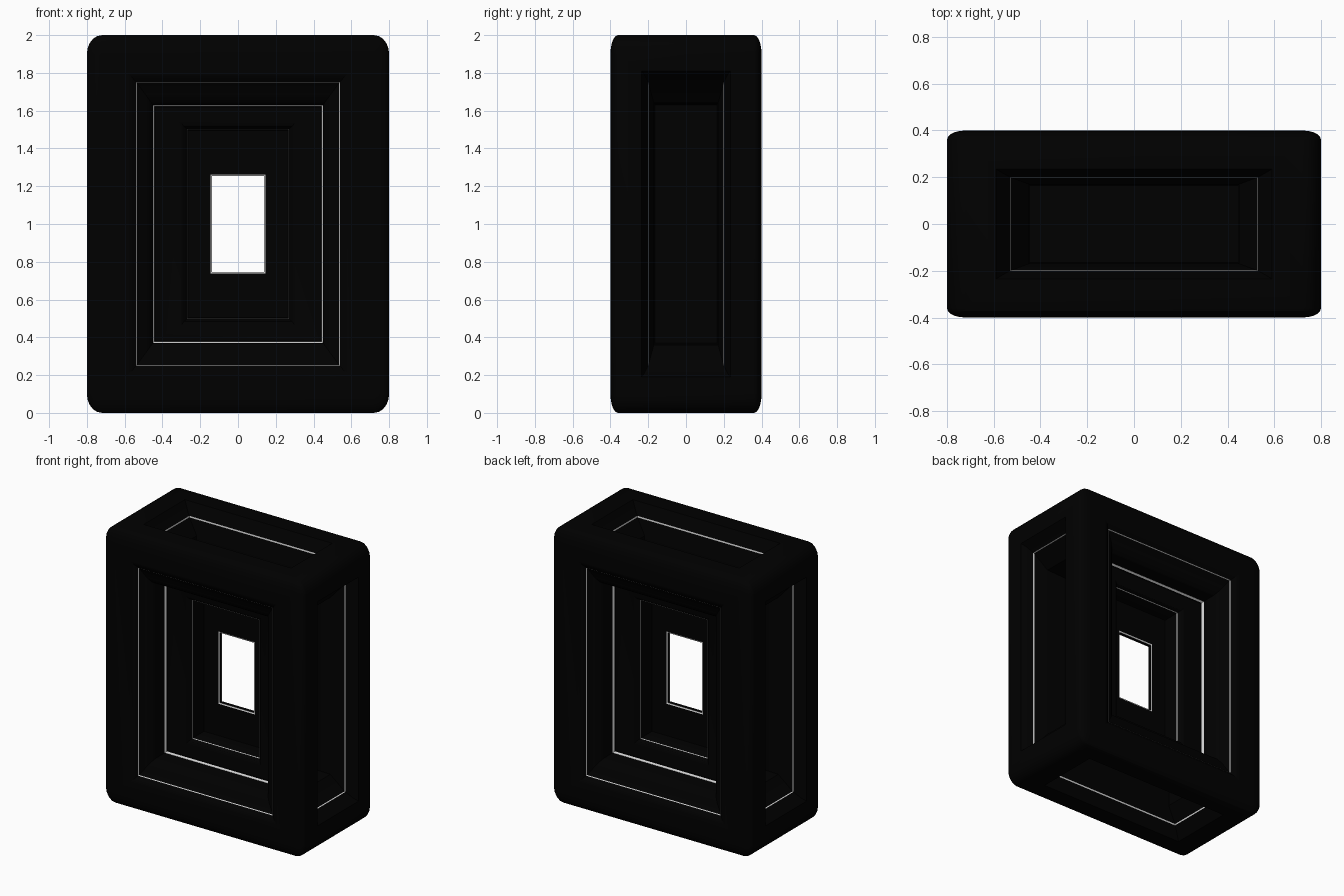
import bpy, bmesh
from mathutils import Vector

if "Cube" in bpy.data.objects:
    bpy.data.objects.remove(bpy.data.objects["Cube"])

HALF = Vector((0.8, 0.4, 1.0))
LIFT = Vector((0, 0, 1))


def material(name, v):
    m = bpy.data.materials.new(name)
    m.diffuse_color = (v, v, v, 1)
    m.use_nodes = True
    m.node_tree.nodes["Principled BSDF"].inputs["Base Color"].default_value = m.diffuse_color
    return m


BLACK = material("black_shell", 0.0)
PALE = material("pale_trim", 0.8)


def finish(bm, name, mat, smooth=False):
    bmesh.ops.translate(bm, verts=bm.verts, vec=LIFT)
    if smooth:
        bmesh.ops.recalc_face_normals(bm, faces=bm.faces)
    me = bpy.data.meshes.new(name)
    bm.to_mesh(me)
    bm.free()
    ob = bpy.data.objects.new(name, me)
    bpy.context.collection.objects.link(ob)
    me.materials.append(mat)
    if smooth:
        bpy.context.view_layer.objects.active = ob
        ob.select_set(True)
        bpy.ops.object.shade_smooth_by_angle(angle=0.5)
        ob.select_set(False)


# recess profiles: (half width, half height, distance of the ring from centre)
FRONT = [(0.59, 0.80, 0.40), (0.56, 0.775, 0.388), (0.54, 0.753, 0.367), (0.49, 0.685, 0.345),
         (0.465, 0.65, 0.322), (0.452, 0.633, 0.295), (0.45, 0.63, 0.185), (0.44, 0.62, 0.175),
         (0.30, 0.535, 0.165), (0.285, 0.515, 0.155), (0.27, 0.503, 0.135), (0.265, 0.495, 0.012),
         (0.14, 0.255, 0.012)]
SIDE = [(0.235, 0.81, 0.80), (0.22, 0.79, 0.765), (0.20, 0.75, 0.715), (0.17, 0.64, 0.62),
        (0.165, 0.63, 0.45)]
TOP = [(0.59, 0.235, 1.0), (0.565, 0.22, 0.96), (0.53, 0.20, 0.905), (0.45, 0.17, 0.80),
       (0.445, 0.165, 0.64)]
PLAN = {0: ((1, 2), SIDE), 1: ((0, 2), FRONT), 2: ((0, 1), TOP)}

# rounded shell with stepped recesses in every face
bm = bmesh.new()
bmesh.ops.create_cube(bm, size=2)
bmesh.ops.bevel(bm, geom=bm.edges[:], offset=0.1, segments=5, profile=0.5, affect='EDGES')
bmesh.ops.scale(bm, vec=HALF, verts=bm.verts)
bm.normal_update()
ends = []
for axis, ((u, v), rings) in PLAN.items():
    for sign in (-1, 1):
        face = max((f for f in bm.faces if f.normal[axis] * sign > 0.99), key=lambda f: f.calc_area())
        for a, b, d in rings:
            bmesh.ops.inset_individual(bm, faces=[face], thickness=0.001)
            mid = face.calc_center_median()
            for vert in face.verts:
                s, t = vert.co[u] - mid[u], vert.co[v] - mid[v]
                vert.co[u] = a if s > 0 else -a
                vert.co[v] = b if t > 0 else -b
                vert.co[axis] = sign * d
            bm.normal_update()
        if axis == 1:
            ends.append(face)
# window through the middle
edges = [e for f in ends for e in f.edges]
bmesh.ops.delete(bm, geom=ends, context='FACES_ONLY')
bmesh.ops.bridge_loops(bm, edges=edges)
finish(bm, "shell", BLACK, True)


def trim(name, axis, a, b, d, depth, lean=0.001):
    # thin inward-facing rectangular band in both opposite recesses
    u, v = PLAN[axis][0]
    bm = bmesh.new()
    for sign in (-1, 1):
        loops = []
        for off, grow in ((0, 0), (depth, -lean)):
            loop = []
            for s, t in ((1, 1), (-1, 1), (-1, -1), (1, -1)):
                p = Vector()
                p[u], p[v], p[axis] = s * (a + grow), t * (b + grow), sign * (d - off)
                loop.append(bm.verts.new(p))
            loops.append(loop)
        for i in range(4):
            j = (i + 1) % 4
            f = bm.faces.new((loops[0][i], loops[0][j], loops[1][j], loops[1][i]))
            f.normal_update()
            c = f.calc_center_median()
            c[axis] = 0
            if f.normal.dot(c) > 0:
                f.normal_flip()
    finish(bm, name, PALE)


trim("front_outer_line", 1, 0.539, 0.752, 0.373, 0.007, 0.003)
trim("front_middle_line", 1, 0.450, 0.630, 0.197, 0.012, 0.009)
trim("front_inner_line", 1, 0.269, 0.502, 0.137, 0.008)
trim("window_line", 1, 0.146, 0.262, 0.017, 0.004, 0.009)
trim("side_line", 0, 0.2, 0.75, 0.722, 0.01, 0.002)
trim("top_line", 2, 0.53, 0.2, 0.912, 0.01, 0.002)
